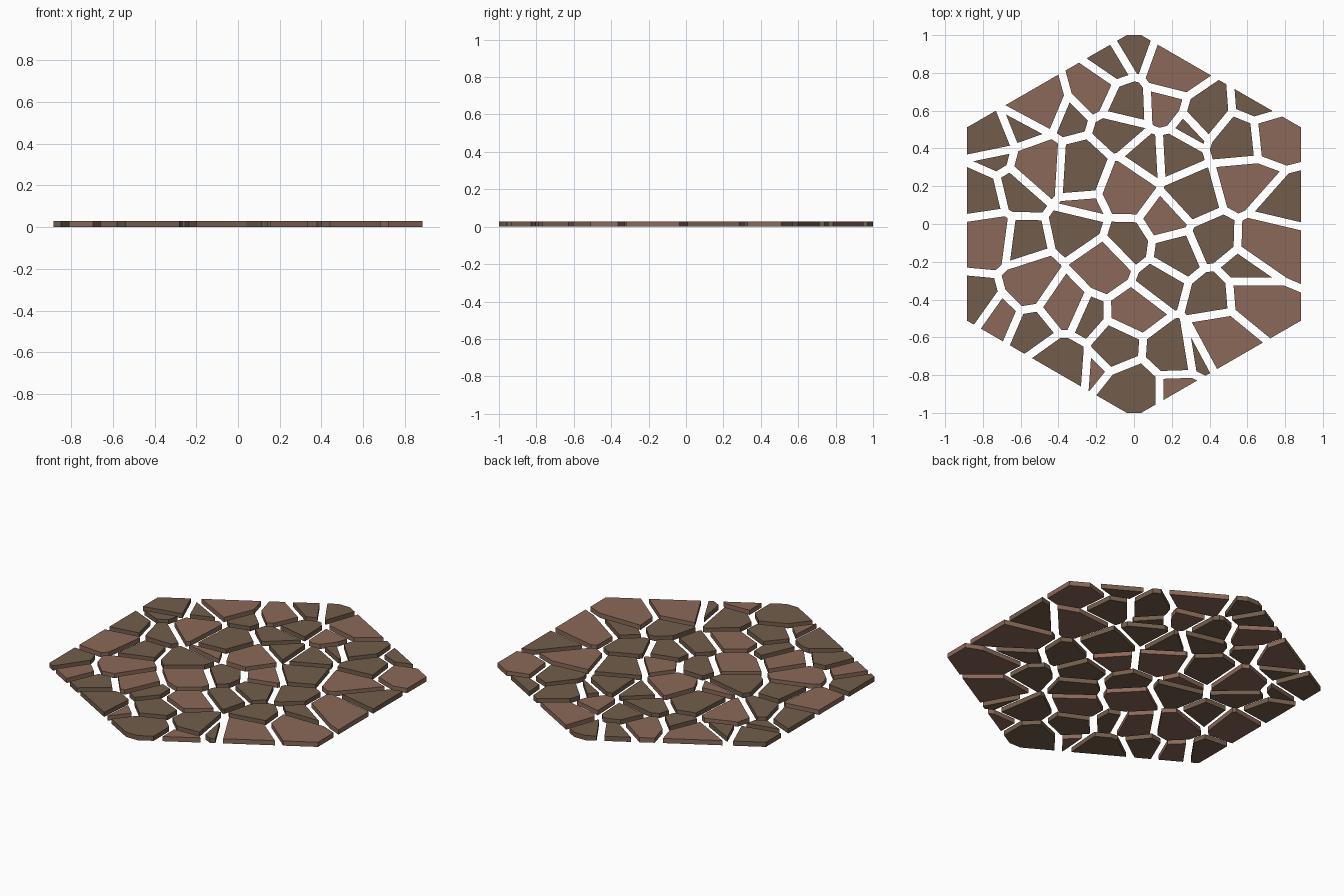
import bpy, bmesh, math
from mathutils import Vector

if "Cube" in bpy.data.objects:
    bpy.data.objects.remove(bpy.data.objects["Cube"])

THICK, GAP, APOTHEM = 0.028, 0.021, 0.885
BROWN, RED = (0.17, 0.11, 0.07, 1), (0.26, 0.14, 0.10, 1)

# stone centres, grouped by colour and rough stone radius
GROUPS = [
    ("small_brown_stone", BROWN, 0.09, [
        (.01, .92), (-.13, .85), (.61, .62), (-.33, .54), (.30, .50), (-.77, .46),
        (-.73, .335), (-.815, -.38), (.325, -.72), (-.59, .49)]),
    ("medium_brown_stone", BROWN, 0.125, [
        (-.03, .65), (.40, .62), (-.10, .48), (.06, .36), (.24, .36), (.79, .12),
        (-.81, .16), (-.60, .15), (.43, -.07), (-.57, -.08), (-.32, -.04), (-.03, -.09),
        (.23, -.16), (.14, -.325), (.57, -.245), (-.235, -.495), (-.54, -.57), (-.375, -.71)]),
    ("large_brown_stone", BROWN, 0.155, [
        (.53, .44), (-.27, .30), (.32, .16), (.40, -.385), (-.09, -.65), (.175, -.655),
        (-.01, -.87)]),
    ("small_red_stone", RED, 0.09, [
        (.16, .61), (-.26, .10), (-.71, -.50), (-.195, -.785), (.205, -.85)]),
    ("medium_red_stone", RED, 0.125, [
        (-.24, .72), (-.49, .64), (.75, .44), (.16, .03)]),
    ("large_red_stone", RED, 0.155, [
        (.21, .81), (-.50, .31), (.58, .21), (-.04, .18), (.74, -.11), (-.78, -.10),
        (-.55, -.30), (-.17, -.235), (.69, -.43), (-.37, -.42), (.01, -.46), (.48, -.595)]),
]


def clip(poly, n, c):
    """Keep the part of a convex polygon where p.n <= c."""
    out = []
    for i, b in enumerate(poly):
        a = poly[i - 1]
        da, db = a.dot(n) - c, b.dot(n) - c
        if (da > 0) != (db > 0):
            out.append(a.lerp(b, da / (da - db)))
        if db <= 0:
            out.append(b)
    return out


def centroid(poly):
    area, total = 0, Vector((0, 0))
    for a, b in zip(poly[1:], poly[2:]):
        t = (a - poly[0]).cross(b - poly[0])
        area += t
        total += t * (poly[0] + a + b) / 3
    return total / area if area > 1e-7 else None


# pointed-top hexagonal outline with the two tips trimmed
outline = [Vector(p) for p in ((-2, -1), (2, -1), (2, 1), (-2, 1))]
for k in range(6):
    outline = clip(outline, Vector((math.cos(k * math.pi / 3), math.sin(k * math.pi / 3))), APOTHEM)


def cells(seeds, radii):
    """Weighted cells around the seeds, separated by the joint gap."""
    result = []
    for i, s in enumerate(seeds):
        poly = outline
        for j, t in enumerate(seeds):
            d = (t - s).length
            if j != i and d < 0.8 and poly:
                n = (t - s) / d
                c = n.dot(s) + d / 2 + (radii[i] ** 2 - radii[j] ** 2) / (2 * d)
                poly = clip(poly, n, c - GAP)
        result.append(poly)
    return result


targets = [Vector(p) for g in GROUPS for p in g[3]]
radii = [g[2] for g in GROUPS for p in g[3]]
seeds = [p.copy() for p in targets]

# nudge the seeds until each stone is centred on its listed point
for step in range(8):
    for i, poly in enumerate(cells(seeds, radii)):
        c = centroid(poly) if len(poly) > 2 else None
        if c:
            seeds[i] += (targets[i] - c) * 0.4
polys = cells(seeds, radii)

# materials
mats = {}
for name, col in (("brown_stone", BROWN), ("red_stone", RED)):
    mats[col] = bpy.data.materials.new(name)
    mats[col].diffuse_color = col

# one object of flat slabs per group
start = 0
for name, col, r, pts in GROUPS:
    bm = bmesh.new()
    for poly in polys[start:start + len(pts)]:
        if len(poly) < 3:
            continue
        low = [bm.verts.new((p.x, p.y, 0)) for p in poly]
        top = [bm.verts.new((p.x, p.y, THICK)) for p in poly]
        bm.faces.new(low[::-1])
        bm.faces.new(top)
        for i in range(len(poly)):
            bm.faces.new((low[i - 1], low[i], top[i], top[i - 1]))
    start += len(pts)
    me = bpy.data.meshes.new(name + "s")
    bm.to_mesh(me)
    bm.free()
    me.materials.append(mats[col])
    bpy.context.collection.objects.link(bpy.data.objects.new(name + "s", me))

for m in bpy.data.materials:
    if m.users and not m.is_grease_pencil:
        m.use_nodes = True
        m.node_tree.nodes["Principled BSDF"].inputs["Base Color"].default_value = m.diffuse_color
